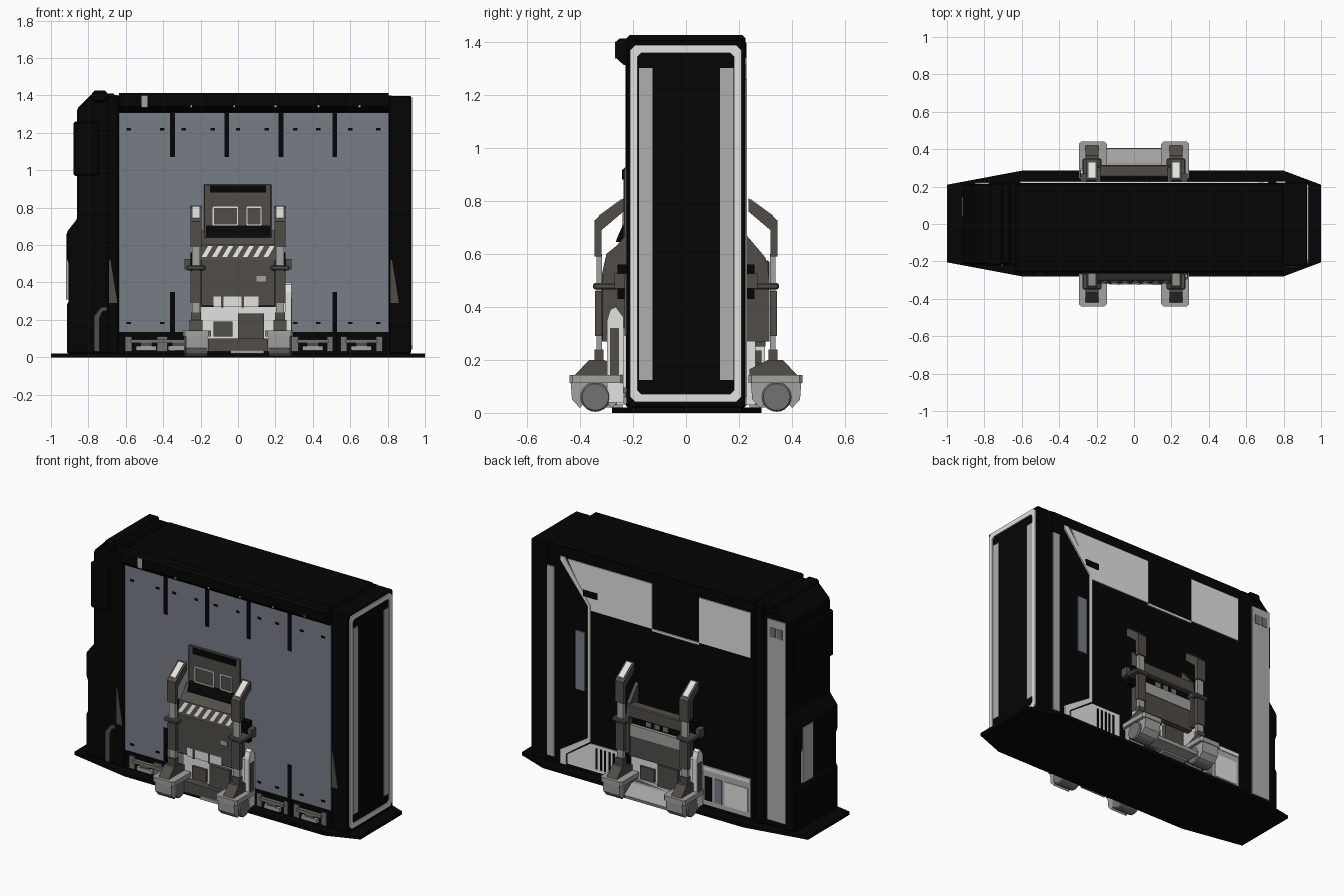
import bpy, bmesh, math
from mathutils import Matrix

if "Cube" in bpy.data.objects:
    bpy.data.objects.remove(bpy.data.objects["Cube"])


def material(name, r, g, b):
    m = bpy.data.materials.new(name)
    m.diffuse_color = (r, g, b, 1)
    m.use_nodes = True
    m.node_tree.nodes["Principled BSDF"].inputs["Base Color"].default_value = m.diffuse_color
    return m


BLACK = material("black", .0015, .0015, .0015)
SLATE = material("slate_panel", .185, .205, .235)
BROWN = material("brown_grey", .082, .073, .062)
GREY = material("light_grey", .36, .36, .35)
PALE = material("pale_grey", .43, .43, .42)
MID = material("mid_grey", .17, .168, .16)
WHITE = material("off_white", .76, .76, .75)
HALF_TURN = Matrix.Rotation(math.pi, 4, 'Z')


def finish(name, bm, mat, bevel=0, turn=False):
    if turn:
        bmesh.ops.transform(bm, matrix=HALF_TURN, verts=bm.verts)
    bmesh.ops.recalc_face_normals(bm, faces=bm.faces)
    me = bpy.data.meshes.new(name)
    bm.to_mesh(me)
    bm.free()
    me.materials.append(mat)
    ob = bpy.data.objects.new(name, me)
    bpy.context.collection.objects.link(ob)
    if bevel:
        mod = ob.modifiers.new("bevel", 'BEVEL')
        mod.width = bevel
        mod.segments = 1
    return ob


def prism(name, pts, axis, lo, hi, mat, bevel=0, turn=False):
    """Extrude an outline along one axis: x takes (y,z), y takes (x,z), z takes (x,y)."""
    place = {'x': lambda p, t: (t, p[0], p[1]),
             'y': lambda p, t: (p[0], t, p[1]),
             'z': lambda p, t: (p[0], p[1], t)}[axis]
    bm = bmesh.new()
    a = [bm.verts.new(place(p, lo)) for p in pts]
    b = [bm.verts.new(place(p, hi)) for p in pts]
    bm.faces.new(a)
    bm.faces.new(b[::-1])
    n = len(pts)
    for i in range(n):
        j = (i + 1) % n
        bm.faces.new((a[i], b[i], b[j], a[j]))
    return finish(name, bm, mat, bevel, turn)


def box(name, x0, x1, y0, y1, z0, z1, mat, bevel=0, turn=False):
    return prism(name, [(x0, y0), (x1, y0), (x1, y1), (x0, y1)], 'z', z0, z1, mat, bevel, turn)


def ring(name, outer, inner, axis, lo, hi, mat):
    """Band between two outlines with the same point count."""
    place = {'x': lambda p, t: (t, p[0], p[1]), 'y': lambda p, t: (p[0], t, p[1])}[axis]
    bm = bmesh.new()
    loops = [[bm.verts.new(place(p, t)) for p in pts]
             for pts, t in ((outer, lo), (outer, hi), (inner, hi), (inner, lo))]
    n = len(outer)
    for k in range(4):
        a, b = loops[k], loops[(k + 1) % 4]
        for i in range(n):
            j = (i + 1) % n
            bm.faces.new((a[i], a[j], b[j], b[i]))
    return finish(name, bm, mat)


def cut_rect(u0, u1, v0, v1, c):
    return [(u0 + c, v0), (u1 - c, v0), (u1, v0 + c), (u1, v1 - c),
            (u1 - c, v1), (u0 + c, v1), (u0, v1 - c), (u0, v0 + c)]


def wheel(name, x, y, z, r, width, mat, turn):
    pts = [(y + r * math.cos(i * math.tau / 20), z + r * math.sin(i * math.tau / 20)) for i in range(20)]
    prism(name, pts, 'x', x - width / 2, x + width / 2, mat, .006, turn)


# --- base plate and main casing ---
prism("base_plate", [(-1, -.205), (-.6, -.28), (.8, -.28), (1, -.205), (1, .21), (.8, .285),
                     (-.6, .285), (-1, .21)], 'z', 0, .02, BLACK)
box("main_casing", -.66, .82, -.215, .22, .02, 1.4, BLACK)
box("right_end_casing", .808, .925, -.225, .225, .02, 1.398, BLACK, .006)
prism("front_header", [(-.2, 1.412), (-.25, 1.412), (-.265, 1.4), (-.265, 1.34), (-.235, 1.312),
                       (-.2, 1.312)], 'x', -.635, .805, BLACK)
box("roof_cover", -.635, .8, -.21, .215, 1.39, 1.414, BLACK, .01)

# --- left column ---
prism("left_column", [(-.915, .02), (-.915, .28), (-.905, .3), (-.905, .5), (-.915, .53), (-.915, .67),
                      (-.86, .74), (-.86, 1.33), (-.78, 1.41), (-.66, 1.41), (-.66, .02)],
      'y', -.215, .215, BLACK, .008)
box("column_cap", -.78, -.7, -.225, .225, 1.36, 1.425, BLACK, .012)
box("column_rib", -.7, -.637, -.228, .228, .02, 1.402, BLACK, .008)
box("column_side_box", -.88, -.74, -.222, .2, .97, 1.26, BLACK, .01)
box("column_side_light", -.92, -.9, .04, .145, .31, .66, PALE)
box("column_back_strip", -.85, -.72, .21, .222, .06, 1.33, PALE)
for x in (-.81, -.76):
    box("strip_socket", x - .02, x + .02, .22, .225, 1.22, 1.28, MID)
prism("column_front_bracket", [(-.77, .03), (-.77, .22), (-.73, .27), (-.70, .27), (-.70, .25),
                               (-.725, .245), (-.74, .21), (-.74, .03)], 'y', -.226, -.21, BROWN)
for x in (-.69, .815):
    prism("front_wedge", [(x, .29), (x + .045, .29), (x + .008, .52), (x, .52)], 'y', -.232, -.22, BROWN)

# --- front panel, slots and rivets ---
box("front_panel", -.635, .805, -.222, -.21, .135, 1.305, SLATE)
for x in (-.35, -.06, .23, .517):
    box("upper_slot", x - .013, x + .013, -.227, -.22, 1.07, 1.32, BLACK)
for x in (-.35, .517):
    box("lower_slot", x - .013, x + .013, -.227, -.22, .03, .35, BLACK)
for x in (-.585, -.405, -.29, -.135, 0, .155, .305, .43, .6, .75):
    box("upper_rivet", x - .012, x + .012, -.226, -.22, 1.213, 1.225, BLACK)
    if abs(x) > .3:
        box("lower_rivet", x - .012, x + .012, -.226, -.22, .177, .189, BLACK)
box("header_tag", -.515, -.485, -.268, -.262, 1.335, 1.4, GREY)
for x in (-.25, -.02, .2, .43, .65):
    box("header_dot", x - .005, x + .005, -.268, -.262, 1.335, 1.345, WHITE)

# --- sill equipment below the front panel ---
for x in (-.49, -.32, .4, .66):
    for s in (-1, 1):
        box("sill_bracket", x + s * .095 - .018, x + s * .095 + .018, -.225, -.21, .03, .11, MID)
    box("sill_unit", x - .055, x + .055, -.235, -.21, .035, .06, GREY)
    box("sill_unit_lid", x - .085, x + .085, -.237, -.21, .075, .095, MID)
    box("sill_unit_core", x - .03, x + .03, -.232, -.21, .06, .075, BROWN)

# --- right end: white frame and two strips ---
ring("end_frame", cut_rect(-.212, .21, .042, 1.388, .02), cut_rect(-.183, .181, .072, 1.358, .014),
     'x', .915, .932, WHITE)
for y in (-.152, .154):
    box("end_strip", .915, .93, y - .025, y + .025, .125, 1.3, PALE)

# --- back wall: slanted border, light panels, sill ---
box("back_post_strip", .76, .81, .21, .23, .06, 1.26, PALE)
prism("back_border", [(.72, 1.34), (.69, 1.34), (.51, 1.08), (.51, .22), (.68, .1), (.68, .03), (.72, .03),
                      (.72, .12), (.53, .24), (.53, 1.075), (.72, 1.315)], 'y', .21, .228, WHITE)
prism("upper_panel_left", [(.67, 1.335), (.08, 1.335), (.08, 1.05), (.51, 1.05)], 'y', .21, .226, WHITE)
box("upper_panel_right", -.61, -.25, .21, .226, 1.05, 1.335, WHITE)
box("upper_panel_lower_trim", -.25, .08, .21, .228, 1.035, 1.05, WHITE)
box("upper_panel_notch", .46, .56, .22, .229, 1.13, 1.17, BLACK)
box("back_slate_plate", .55, .615, .21, .226, .53, .9, SLATE)
prism("back_sill_left", [(.67, .04), (.67, .1), (.51, .21), (.3, .21), (.3, .04)], 'y', .21, .225, WHITE)
box("back_sill_right", -.61, -.27, .21, .225, .04, .27, PALE)
box("back_sill_trim", -.61, -.27, .22, .23, .26, .285, WHITE)
for i in range(5):
    x = .34 + i * .03
    box("sill_vent", x, x + .012, .22, .229, .06, .19, BLACK)
for x0, x1, m in ((-.59, -.43, WHITE), (-.41, -.36, SLATE), (-.34, -.29, BLACK)):
    box("sill_hatch", x0, x1, .22, .229, .07, .22, m)

# --- wheeled lift on each side (the rear one is the front one turned half round) ---
for turn in (False, True):
    side = "rear_" if turn else "front_"

    def b(name, *a, bevel=0):
        box(side + name, *a, bevel, turn)

    def p(name, *a, bevel=0):
        prism(side + name, *a, bevel, turn)

    for s in (-1, 1):
        c = .225 * s
        # foot with wheel
        lo, hi = sorted((.145 * s, .295 * s))
        prism(side + "foot_pad", cut_rect(lo, hi, -.44, -.235, .012), 'z', .112, .142, GREY, 0, turn)
        p("foot_housing", [(-.435, .115), (-.43, .05), (-.4, .018), (-.375, .05), (-.31, .05),
                           (-.28, .018), (-.25, .05), (-.245, .115)], 'x', lo + .018, hi - .018, GREY)
        wheel(side + "wheel", c, -.342, .06, .056, .125, MID, turn)
        p("foot_bracket", [(-.42, .142), (-.365, .2), (-.31, .2), (-.24, .165), (-.24, .142)],
          'x', c - .035, c + .035, BROWN)
        # leg: rod, upper post, slanted arm
        b("leg_socket", c - .026, c + .026, -.346, -.312, .19, .24, BROWN)
        b("leg_rod", c - .022, c + .022, -.338, -.316, .22, .6, GREY)
        b("leg_sleeve", c - .028, c + .028, -.344, -.316, .29, .46, BROWN)
        b("leg_collar", c - .05, c + .05, -.35, -.26, .465, .49, BROWN, bevel=.006)
        b("side_lug", c + s * .045 - .015, c + s * .045 + .015, -.27, -.225, .47, .525, BROWN)
        p("leg_arm", [(-.346, .59), (-.346, .725), (-.325, .745), (-.235, .81), (-.235, .76),
                      (-.318, .69), (-.318, .59)], 'x', c - .03, c + .03, BROWN)
        p("arm_face", [(-.329, .745), (-.245, .807), (-.243, .803), (-.325, .738)],
          'x', c - .018, c + .018, WHITE)
        p("side_gusset", [(-.22, .68), (-.3, .585), (-.315, .5), (-.315, .27), (-.22, .27)],
          'x', .19 * s - .012, .19 * s + .012, BROWN)
        b("wall_clamp", c - .03, c + .03, -.258, -.22, .43, .56, BLACK)
    # light cabinet beside the leg
    prism(side + "side_cabinet", [(-.298, .04), (-.298, .35), (-.285, .39), (-.265, .4), (-.235, .36),
                                  (-.235, .04)], 'x', .25, .285, WHITE, 0, turn)
    b("cabinet_inset", .28, .289, -.287, -.252, .14, .32, BROWN)
    # lower machinery
    b("lower_box", -.2, .25, -.262, -.22, .03, .32, WHITE)
    b("lower_block", .0, .14, -.285, -.25, .1, .235, BROWN)
    b("lower_side_block", -.13, -.03, -.275, -.25, .11, .19, BROWN)
    b("lower_beam", -.16, .16, -.31, -.24, .03, .1, BROWN)
    b("lower_step", -.04, .14, -.32, -.24, .02, .04, GREY)

# --- front lift: cover, hazard stripes, control panel ---
box("front_cover", -.2, .2, -.318, -.24, .27, .525, BROWN, .006)
box("cover_handle", .1, .15, -.325, -.31, .405, .435, GREY)
box("cover_window", -.13, .11, -.323, -.31, .27, .325, WHITE)
for x in (-.09, .02):
    box("window_divider", x, x + .012, -.326, -.32, .265, .325, BROWN)
prism("cover_slope", [(-.318, .52), (-.3, .6), (-.25, .64), (-.22, .64), (-.22, .52)], 'x', -.2, .2, BROWN)
for i in range(7):
    x = -.195 + i * .055
    bm = bmesh.new()
    bm.faces.new([bm.verts.new(v) for v in ((x, -.320, .535), (x + .025, -.320, .535),
                                           (x + .06, -.305, .595), (x + .035, -.305, .595))])
    bmesh.ops.solidify(bm, geom=bm.faces[:], thickness=.004)
    finish("hazard_stripe", bm, WHITE)
box("control_panel", -.182, .178, -.236, -.21, .64, .925, BROWN, .004)
box("control_panel_bar", -.15, .15, -.242, -.23, .88, .918, BLACK)
prism("control_shelf", [(-.265, .645), (-.26, .66), (-.24, .705), (-.23, .705), (-.23, .645)],
      'x', -.17, .17, BLACK)
for x0, x1 in ((-.135, 0), (.045, .125)):
    ring("control_screen_frame", cut_rect(x0, x1, .705, .805, .003),
         cut_rect(x0 + .006, x1 - .006, .711, .799, .002), 'y', -.242, -.232, WHITE)

# --- rear lift: cross beams, gauge plate, ramp ---
box("rear_cross_beam", -.2, .2, .25, .315, .5, .575, BROWN, .006)
box("rear_gauge_bay", -.19, .19, .22, .285, .45, .5, BLACK)
for x in (-.06, 0, .06):
    box("rear_gauge", x - .018, x + .018, .28, .29, .46, .49, MID)
box("rear_grey_plate", -.19, .19, .24, .305, .38, .45, GREY)
box("rear_lower_cover", -.19, .19, .24, .3, .25, .38, BROWN)
prism("rear_ramp", [(.24, .03), (.4, .03), (.405, .05), (.33, .1), (.24, .1)], 'x', -.15, .15, GREY)
